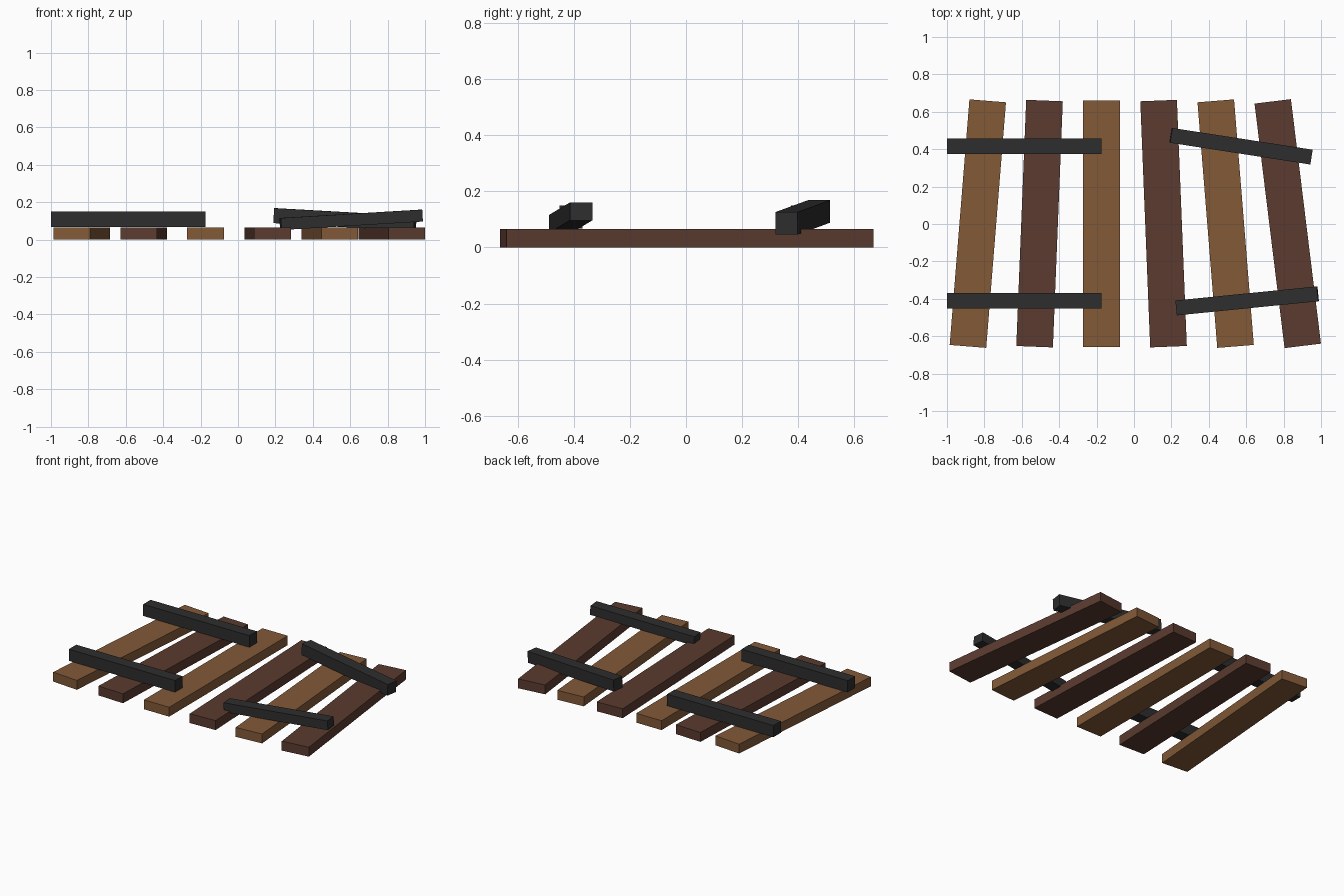
import bpy
from math import radians

if "Cube" in bpy.data.objects:
    bpy.data.objects.remove(bpy.data.objects["Cube"])


def material(name, rgb):
    m = bpy.data.materials.new(name)
    m.diffuse_color = (*rgb, 1)
    m.use_nodes = True
    m.node_tree.nodes["Principled BSDF"].inputs["Base Color"].default_value = m.diffuse_color
    return m


light = material("light_brown_wood", (0.225, 0.102, 0.039))
dark = material("dark_brown_wood", (0.105, 0.044, 0.029))
iron = material("black_iron", (0.027, 0.027, 0.027))


def box(name, loc, size, mat, tilt=0, turn=0):
    """Box tilted about y, then turned about z (degrees)."""
    bpy.ops.mesh.primitive_cube_add(
        size=1, location=loc, rotation=(0, radians(tilt), radians(turn)))
    ob = bpy.context.object
    ob.name = name
    ob.scale = size
    ob.data.materials.append(mat)


# Six loose planks, fanned out: centre x, turn
T = 0.066
planks = [(-0.835, -4.6), (-0.505, -2.3), (-0.174, 0),
          (0.158, 2.3), (0.49, 4.6), (0.822, 7)]
for i, (x, turn) in enumerate(planks):
    box(f"plank_{i + 1}", (x, 0.002, T / 2), (0.196, 1.317, T),
        dark if i % 2 else light, turn=turn)

# Straight bars over the left half
for name, y in (("front", -0.41), ("back", 0.416)):
    box(f"{name}_left_bar", (-0.587, y, 0.108), (0.826, 0.082, 0.082), iron)

# Broken, crooked bars over the right half
box("front_right_bar", (0.605, -0.411, 0.106), (0.761, 0.08, 0.064), iron,
    tilt=-3.4, turn=5.7)
box("back_right_bar", (0.572, 0.416, 0.107), (0.76, 0.08, 0.08), iron,
    tilt=3.2, turn=-8.8)
